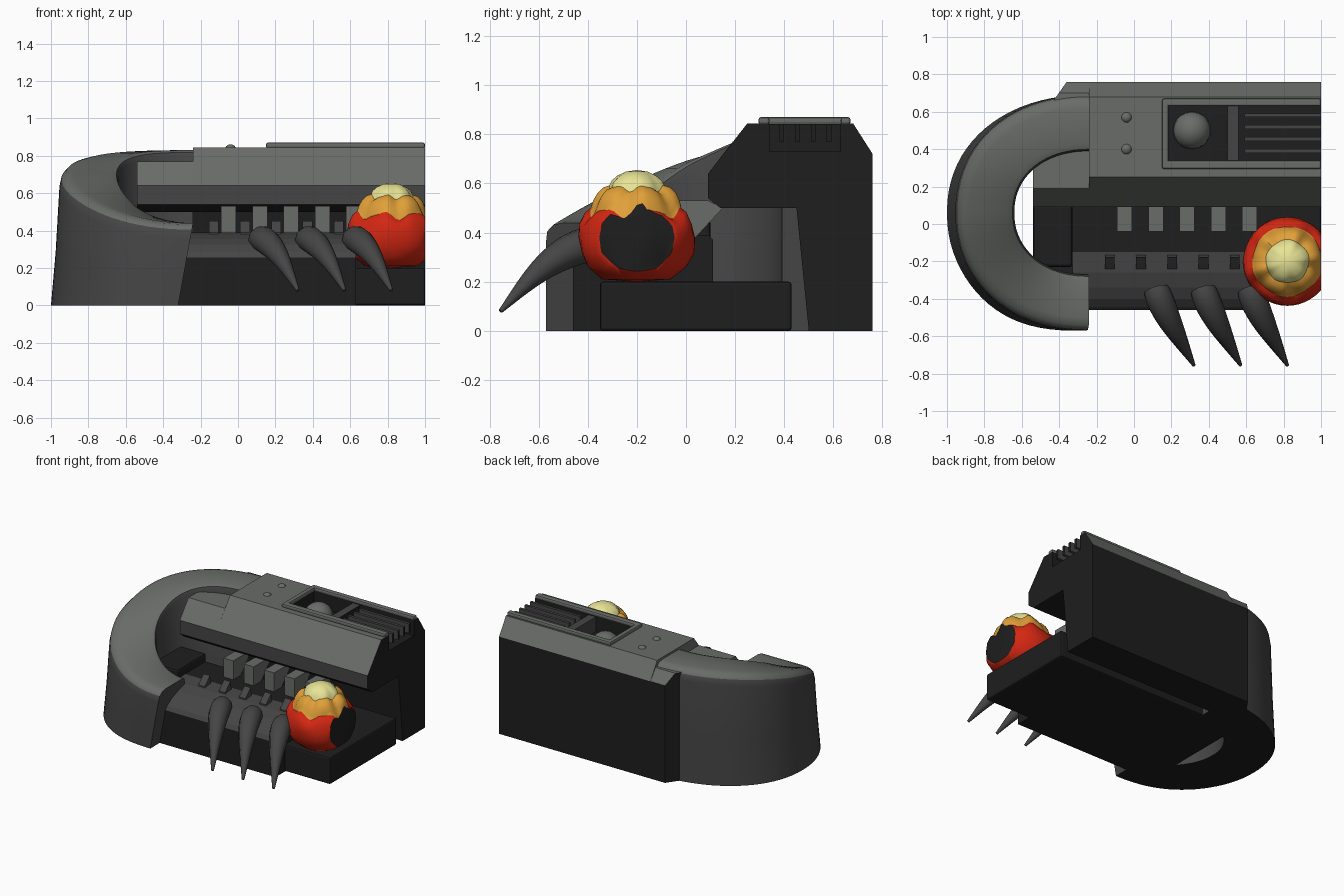
import bpy, bmesh, math

if "Cube" in bpy.data.objects:
    bpy.data.objects.remove(bpy.data.objects["Cube"])


def material(name, rgb):
    m = bpy.data.materials.new(name)
    m.use_nodes = True
    m.diffuse_color = (*rgb, 1)
    m.node_tree.nodes["Principled BSDF"].inputs["Base Color"].default_value = (*rgb, 1)
    return m


LIGHT = material("light grey", (0.14, 0.15, 0.14))
MID = material("mid grey", (0.06, 0.06, 0.06))
DARK = material("dark grey", (0.013, 0.013, 0.013))
RED = material("red", (0.66, 0.02, 0.006))
ORANGE = material("orange", (0.75, 0.35, 0.04))
YELLOW = material("pale yellow", (0.8, 0.77, 0.3))


def finish(bm, name, mats, rule=None, smooth=None):
    """Turn a bmesh into an object; rule(face) picks the material slot."""
    bmesh.ops.recalc_face_normals(bm, faces=bm.faces)
    bm.normal_update()
    if rule:
        for f in bm.faces:
            f.material_index = rule(f)
    me = bpy.data.meshes.new(name)
    bm.to_mesh(me)
    bm.free()
    for m in mats:
        me.materials.append(m)
    ob = bpy.data.objects.new(name, me)
    bpy.context.collection.objects.link(ob)
    if smooth:
        select(ob)
        bpy.ops.object.shade_smooth_by_angle(angle=math.radians(smooth))
    return ob


def select(ob):
    bpy.ops.object.select_all(action='DESELECT')
    ob.select_set(True)
    bpy.context.view_layer.objects.active = ob


def prism(name, profile, x0, x1, mats, rule=None, slant=0):
    """Extrude a y-z profile along x; slant skews the x0 end by depth."""
    bm = bmesh.new()
    back = max(y for y, z in profile)
    a = [bm.verts.new((x0 - slant * (back - y), y, z)) for y, z in profile]
    b = [bm.verts.new((x1, y, z)) for y, z in profile]
    bm.faces.new(a)
    bm.faces.new(b)
    for i in range(len(a)):
        j = (i + 1) % len(a)
        bm.faces.new((a[i], a[j], b[j], b[i]))
    return finish(bm, name, mats, rule)


def box(name, x, y, z, mats, bevel=0, rule=None):
    ob = prism(name, [(y[0], z[0]), (y[1], z[0]), (y[1], z[1]), (y[0], z[1])], *x, mats, rule)
    if bevel:
        mod = ob.modifiers.new("bevel", 'BEVEL')
        mod.width, mod.segments = bevel, 2
    return ob


def dome(name, centre, radius, mat):
    bm = bmesh.new()
    bmesh.ops.create_uvsphere(bm, u_segments=20, v_segments=12, radius=radius)
    bmesh.ops.translate(bm, verts=bm.verts, vec=centre)
    return finish(bm, name, [mat], smooth=40)


# Upper housing: pale top, mid front band, dark back, underside and end
def housing_rule(f):
    n, c = f.normal, f.calc_center_median()
    inside = c.x > 0.3 and 0.33 < c.y < 0.64 and c.z < 0.83
    if n.y < -0.9 and 0.53 < c.z < 0.65:
        return 2
    return int(n.x > 0.9 or n.y > 0.9 or n.z < -0.3 or inside
               or (c.y > 0.4 and c.z < 0.5))


GREYS = [LIGHT, DARK, MID]
front = [(0.25, 0.845), (0.09, 0.64), (0.09, 0.54), (0.14, 0.5), (0.45, 0.5)]
rear = [(0.5, 0), (0.76, 0), (0.76, 0.72), (0.68, 0.845)]
channel = [(0.63, 0.845), (0.63, 0.73), (0.34, 0.73), (0.34, 0.845)]
prism("housing_solid", front + rear, -0.24, 0.18, GREYS, housing_rule)
prism("housing_channel", front + rear + channel, 0.18, 1, GREYS, housing_rule)
prism("housing_shoulder", [(0.19, 0.77)] + front[1:] + [(0.45, 0.77)],
      -0.54, -0.24, GREYS, housing_rule)
prism("housing_rear_corner", [(0.5, 0), (0.76, 0), (0.76, 0.72), (0.7, 0.8), (0.5, 0.8)],
      -0.36, -0.24, GREYS, housing_rule, slant=0.7)


# Top panel: raised frame, lamp, divider, slats and bolts
def end_rule(f):
    return int(f.normal.x > 0.9)


box("frame_front", (0.15, 1), (0.295, 0.34), (0.84, 0.87), [LIGHT], 0.01)
box("frame_back", (0.15, 1), (0.63, 0.67), (0.84, 0.87), [LIGHT], 0.01)
box("frame_side", (0.15, 0.185), (0.31, 0.66), (0.84, 0.87), [LIGHT], 0.01)
box("panel_divider", (0.5, 0.56), (0.34, 0.63), (0.73, 0.84), [MID, DARK], rule=end_rule)
dome("lamp", (0.31, 0.5, 0.74), 0.1, LIGHT)
for i in range(4):
    y = 0.39 + i * 0.064
    box(f"slat_{i + 1}", (0.59, 1), (y - 0.01, y + 0.01), (0.77, 0.84), [MID, DARK],
        rule=end_rule)
for i, y in enumerate((0.4, 0.57)):
    dome(f"bolt_{i + 1}", (-0.04, y, 0.83), 0.031, LIGHT)


# Curved side guard: pale descending top, darker walls, flat underside
def guard_section(t):
    s, c = math.sin(t), max(0, math.cos(t))
    top = 0.71 + 0.195 * s - 0.075 * s * s
    s, c = math.copysign(abs(s) ** 0.93, s), c ** 0.93
    pts = [(0.76, 0.63, 0), (0.735, 0.63, top * 0.4), (0.715, 0.63, top - 0.08),
           (0.705, 0.625, top - 0.035), (0.68, 0.60, top - 0.008), (0.64, 0.56, top),
           (0.44, 0.37, top), (0.41, 0.34, top - 0.012), (0.40, 0.33, top - 0.04),
           (0.40, 0.33, 0)]
    lean = 0.08 * max(0, -s) ** 4
    return [(-0.24 - a * c - lean * (1 - z / top), 0.06 + b * s, z) for a, b, z in pts]


def guard_rule(f):
    return 0 if f.normal.z > 0.45 else 1 if f.normal.z < -0.9 else 2


bm = bmesh.new()
STEPS = 40
rows = [[bm.verts.new(p) for p in guard_section(math.pi * (0.5 - i / STEPS))]
        for i in range(STEPS + 1)]
for r, q in zip(rows, rows[1:]):
    for i in range(len(r)):
        j = (i + 1) % len(r)
        bm.faces.new((r[i], r[j], q[j], q[i]))
bm.faces.new(rows[0])
bm.faces.new(rows[-1])
finish(bm, "side_guard", GREYS, guard_rule, smooth=40)

# Lower jaw with a paler rounded rail, on a base slab
jaw = [(-0.46, 0), (-0.46, 0.255), (-0.445, 0.285), (-0.40, 0.325), (-0.34, 0.355),
       (-0.26, 0.38), (-0.15, 0.39), (0.09, 0.39), (0.11, 0.37), (0.11, 0)]


def jaw_rule(f):
    c = f.calc_center_median()
    return int(c.y < -0.16 and c.z > 0.25 and f.normal.z > 0.2)


prism("lower_jaw", jaw, -0.33, 0.63, [DARK, MID], jaw_rule)
box("base_slab", (-0.54, 1), (-0.35, 0.43), (0, 0.2), [DARK], 0.012)
box("jaw_hinge", (-0.54, -0.33), (-0.23, 0.1), (0.1, 0.45), [DARK], 0.015)

# Teeth: upper blocks hanging from the housing and small lower pegs
for i in range(5):
    x = -0.05 + i * 0.167
    prism(f"upper_tooth_{i + 1}",
          [(-0.04, 0.53), (0.09, 0.53), (0.15, 0.5), (0.02, 0.36), (-0.04, 0.39)],
          x - 0.04, x + 0.04, [LIGHT])
    x -= 0.08
    prism(f"lower_tooth_{i + 1}", [(-0.245, 0.36), (-0.24, 0.39), (-0.18, 0.45), (-0.16, 0.36)],
          x - 0.026, x + 0.026, [MID])

# Three curved claws
path = [(0.12, -0.35, 0.35, 0.9), (0.13, -0.385, 0.36, 1), (0.17, -0.48, 0.33, 0.95),
        (0.24, -0.61, 0.24, 0.6), (0.29, -0.7, 0.14, 0.3), (0.32, -0.755, 0.08, 0.12)]
for i in range(3):
    cu = bpy.data.curves.new(f"claw_{i + 1}", 'CURVE')
    cu.dimensions = '3D'
    cu.bevel_depth, cu.bevel_resolution, cu.use_fill_caps = 0.075, 3, True
    sp = cu.splines.new('NURBS')
    sp.points.add(len(path) - 1)
    for p, (x, y, z, r) in zip(sp.points, path):
        p.co, p.radius = (x + i * 0.25, y, z, 1), r
    sp.use_endpoint_u, sp.order_u, sp.resolution_u = True, 4, 5
    cu.materials.append(MID)
    ob = bpy.data.objects.new(cu.name, cu)
    bpy.context.collection.objects.link(ob)
    select(ob)
    bpy.ops.object.convert(target='MESH')
    bpy.ops.object.shade_smooth_by_angle(angle=math.radians(50))

# Fire blob: stepped mound with wavy colour borders, sliced flat at the side
outline = [(0, 0.2), (0.14, 0.21), (0.20, 0.26), (0.23, 0.32), (0.237, 0.38), (0.23, 0.43),
           (0.21, 0.465), (0.187, 0.48), (0.18, 0.505), (0.165, 0.54), (0.14, 0.57),
           (0.115, 0.58), (0.105, 0.605), (0.08, 0.63), (0.045, 0.648), (0, 0.655)]
CX, CY = 0.82, -0.2
bm = bmesh.new()
vs = [bm.verts.new((r, 0, z)) for r, z in outline]
es = [bm.edges.new(pair) for pair in zip(vs, vs[1:])]
bmesh.ops.spin(bm, geom=vs + es, cent=(0, 0, 0), axis=(0, 0, 1), angle=math.tau, steps=48)
bmesh.ops.remove_doubles(bm, verts=bm.verts, dist=0.0005)
for f in bm.faces:
    z = f.calc_center_median().z
    f.material_index = 0 if z < 0.48 else 1 if z < 0.575 else 2
for v in bm.verts:
    a, z = math.atan2(v.co.y, v.co.x), v.co.z
    band = max(0, 1 - abs(z - 0.51) / 0.13)
    v.co.z += 0.024 * band * (math.sin(6 * a) + 0.4 * math.sin(11 * a + 1))
    k = 1 + 0.025 * math.sin(5 * a) * math.sin(25 * z)
    v.co.x, v.co.y = CX + v.co.x * k, CY + v.co.y * k
bmesh.ops.bisect_plane(bm, geom=bm.verts[:] + bm.edges[:] + bm.faces[:],
                       plane_co=(1, 0, 0), plane_no=(1, 0, 0), clear_outer=True)
cap = bmesh.ops.holes_fill(bm, edges=[e for e in bm.edges if e.is_boundary])
for f in cap["faces"]:
    f.material_index = 3
finish(bm, "fire_blob", [RED, ORANGE, YELLOW, DARK], smooth=40)
